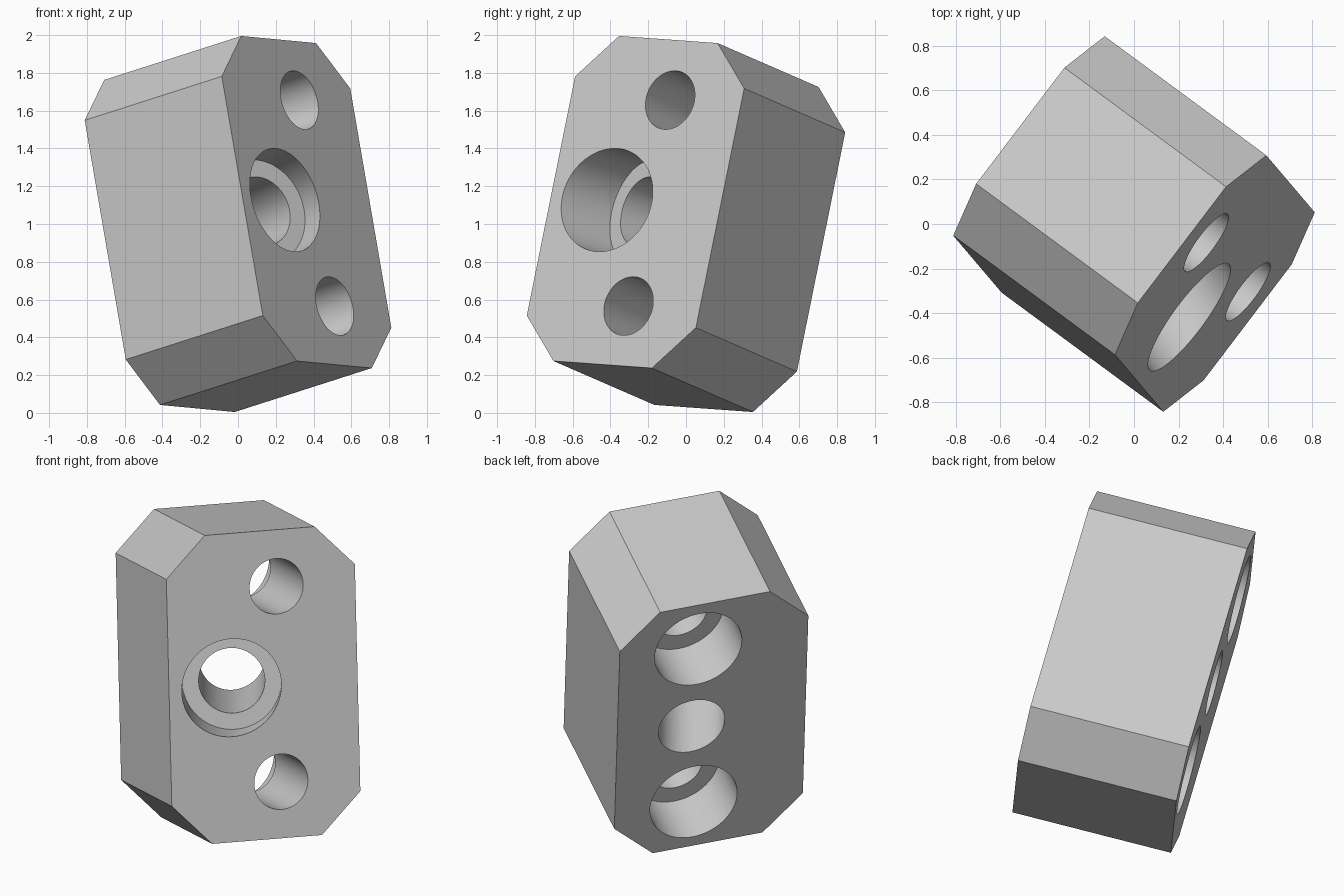
import bpy, bmesh, math
from mathutils import Vector, Matrix

if "Cube" in bpy.data.objects:
    bpy.data.objects.remove(bpy.data.objects["Cube"], do_unlink=True)

WIDTH, DEPTH, HEIGHT, CHAMFER = 1.126, 0.931, 1.78, 0.235

steel = bpy.data.materials.new("grey steel")
steel.use_nodes = True
grey = (0.6, 0.6, 0.6, 1)
steel.diffuse_color = grey
steel.node_tree.nodes["Principled BSDF"].inputs["Base Color"].default_value = grey


def add_object(name, bm):
    mesh = bpy.data.meshes.new(name)
    bmesh.ops.recalc_face_normals(bm, faces=bm.faces)
    bm.to_mesh(mesh)
    bm.free()
    mesh.materials.append(steel)
    obj = bpy.data.objects.new(name, mesh)
    bpy.context.collection.objects.link(obj)
    return obj


def drill(name, start, end, radius):
    """Cylinder between two points, subtracted from the block."""
    start, end = Vector(start), Vector(end)
    axis = end - start
    bm = bmesh.new()
    place = Matrix.Translation((start + end) / 2) @ axis.to_track_quat("Z", "Y").to_matrix().to_4x4()
    bmesh.ops.create_cone(bm, cap_ends=True, segments=96, radius1=radius,
                          radius2=radius, depth=axis.length, matrix=place)
    cutter = add_object(name, bm)
    cutter.hide_render = True
    cut = block.modifiers.new(name, "BOOLEAN")
    cut.operation = "DIFFERENCE"
    cut.solver = "EXACT"
    cut.object = cutter
    return cutter


# Block: a rectangle with chamfered corners, extruded from front to back
bm = bmesh.new()
hw, hh = WIDTH / 2, HEIGHT / 2
outline = []
for sx, sz in ((1, 1), (-1, 1), (-1, -1), (1, -1)):
    corner = [(sx * hw, sz * (hh - CHAMFER)), (sx * (hw - CHAMFER), sz * hh)]
    outline += corner if sx * sz > 0 else corner[::-1]
face = bm.faces.new([bm.verts.new((x, -DEPTH / 2, z)) for x, z in outline])
side = bmesh.ops.extrude_face_region(bm, geom=[face])
bmesh.ops.translate(bm, vec=(0, DEPTH, 0),
                    verts=[v for v in side["geom"] if isinstance(v, bmesh.types.BMVert)])
block = add_object("mounting_block", bm)

# Slanted centre bore, with a wide recess at the front
front, back = Vector((-0.19, -DEPTH / 2, 0)), Vector((0.118, DEPTH / 2, 0))
along = (back - front).normalized()
cutters = [drill("centre_bore", front - along * 0.4, back + along * 0.4, 0.188),
           drill("centre_recess", front - along * 0.4, front + along * 0.234, 0.282)]

# Two straight bolt holes, with recesses at the back
for label, z in (("upper", 0.564), ("lower", -0.564)):
    cutters += [drill(label + "_bolt_hole", (0.092, -1, z), (0.092, 1, z), 0.16),
                drill(label + "_bolt_recess", (0.092, DEPTH / 2 - 0.33, z), (0.092, 1, z), 0.26)]

# Apply the cuts and discard the cutters
bpy.context.view_layer.update()
evaluated = block.evaluated_get(bpy.context.evaluated_depsgraph_get())
block.data = bpy.data.meshes.new_from_object(evaluated)
block.modifiers.clear()
for cutter in cutters:
    bpy.data.objects.remove(cutter, do_unlink=True)

# Tilt the block into its resting pose
across = Vector((0.604, 0.795, -0.057)).normalized()
up = Vector((-0.164, 0.198, 0.967))
up = (up - across * up.dot(across)).normalized()
inward = up.cross(across)
pose = Matrix((across, inward, up)).transposed().to_4x4()
block.data.transform(Matrix.Translation((0, 0, 1)) @ pose)

bpy.context.view_layer.objects.active = block
block.select_set(True)
bpy.ops.object.shade_smooth_by_angle(angle=math.radians(30))
